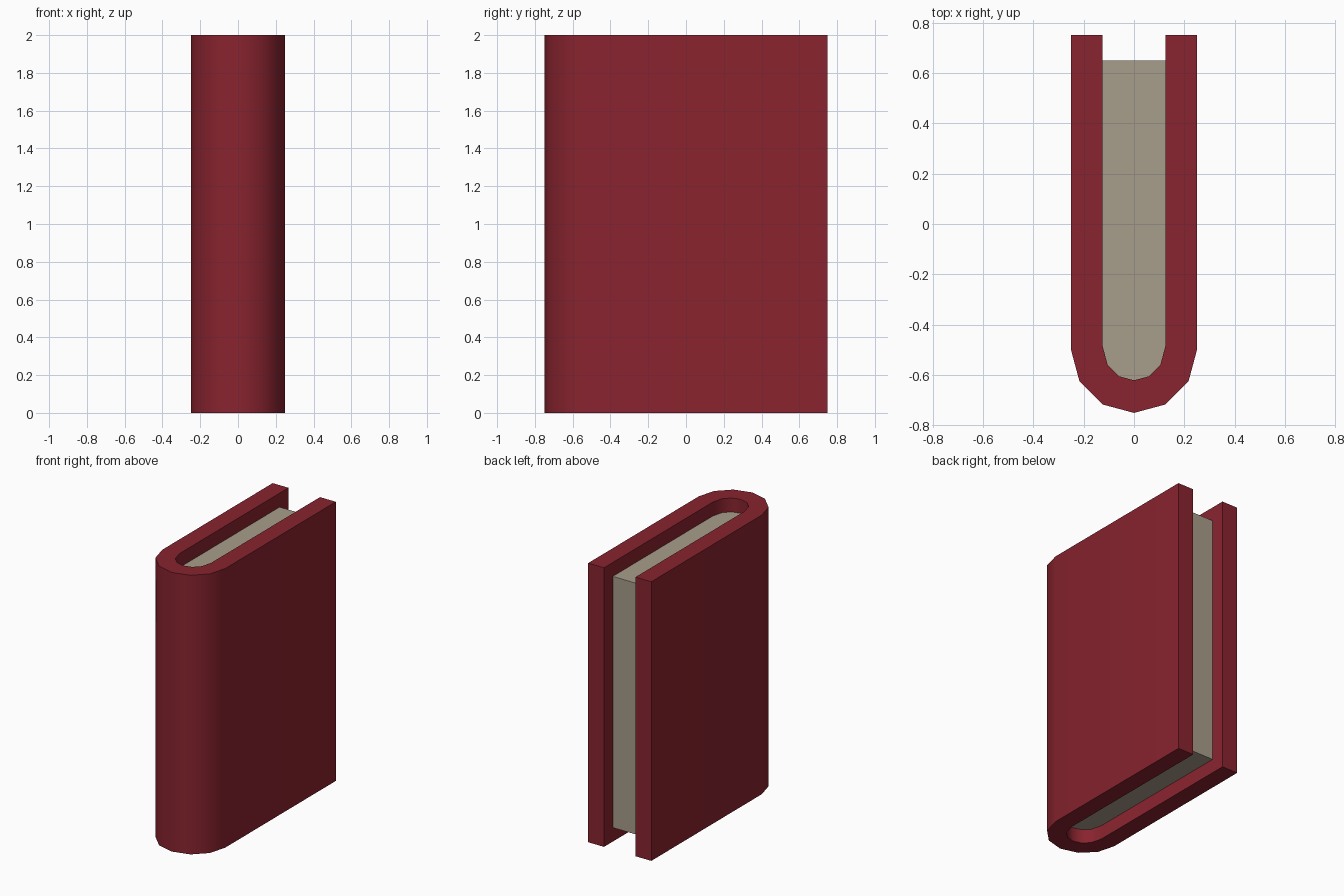
import bpy, bmesh, math

if "Cube" in bpy.data.objects:
    bpy.data.objects.remove(bpy.data.objects["Cube"])

HALF, THICK = 0.25, 0.125          # half width of book, board thickness
BACK, CENTRE = 0.75, -0.5          # fore edge of covers, centre of the spine arc
STEPS = 6


def material(name, rgb):
    m = bpy.data.materials.new(name)
    m.diffuse_color = (*rgb, 1.0)
    m.use_nodes = True
    m.node_tree.nodes["Principled BSDF"].inputs["Base Color"].default_value = m.diffuse_color
    return m


def arc(radius):
    return [(radius * math.cos(a), CENTRE - radius * math.sin(a))
            for a in (math.pi * i / STEPS for i in range(STEPS + 1))]


def finish(name, bm, mat):
    bmesh.ops.recalc_face_normals(bm, faces=bm.faces)
    mesh = bpy.data.meshes.new(name)
    bm.to_mesh(mesh)
    bm.free()
    mesh.materials.append(mat)
    ob = bpy.data.objects.new(name, mesh)
    bpy.context.collection.objects.link(ob)
    bpy.ops.object.select_all(action='DESELECT')
    ob.select_set(True)
    bpy.context.view_layer.objects.active = ob
    bpy.ops.object.shade_smooth_by_angle(angle=math.radians(40))
    return ob


def extrude(bm, faces, height):
    new = bmesh.ops.extrude_face_region(bm, geom=faces)['geom']
    verts = [g for g in new if isinstance(g, bmesh.types.BMVert)]
    bmesh.ops.translate(bm, verts=verts, vec=(0, 0, height))


# Outer spine arc and its inward offset of constant thickness
outer = arc(HALF)
inner = arc(HALF - THICK / math.cos(math.pi / STEPS / 2))
shift = THICK * math.tan(math.pi / STEPS / 4)
inner[0] = (HALF - THICK, CENTRE + shift)
inner[-1] = (THICK - HALF, CENTRE + shift)


def with_ends(points, y):
    return [(points[0][0], y)] + points + [(points[-1][0], y)]


# Cover: U-shaped strip of quads raised to full height
bm = bmesh.new()
a = [bm.verts.new((x, y, 0)) for x, y in with_ends(outer, BACK)]
b = [bm.verts.new((x, y, 0)) for x, y in with_ends(inner, BACK)]
strip = [bm.faces.new((a[i], a[i + 1], b[i + 1], b[i])) for i in range(len(a) - 1)]
extrude(bm, strip, 2.0)
finish("cover", bm, material("dark red", (0.25, 0.017, 0.028)))

# Page block: fills the cover, recessed at the top, bottom and fore edge
bm = bmesh.new()
base = bm.faces.new([bm.verts.new((x, y, 0.1)) for x, y in with_ends(inner, 0.65)])
extrude(bm, [base], 1.8)
finish("pages", bm, material("aged paper", (0.39, 0.337, 0.254)))
